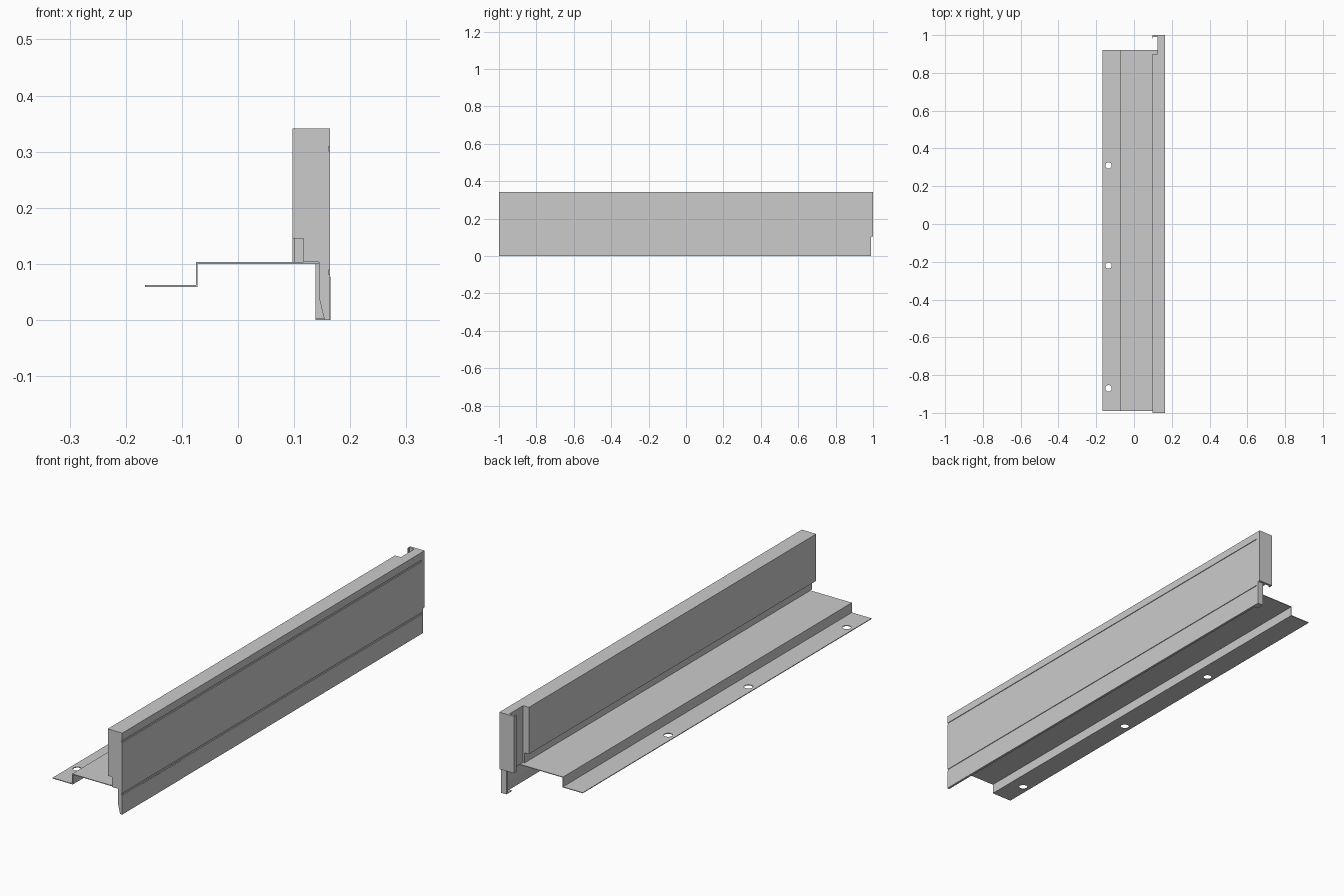
import bpy, bmesh

if "Cube" in bpy.data.objects:
    bpy.data.objects.remove(bpy.data.objects["Cube"])


def prism(name, profile, y0, y1):
    """Extrude an (x, z) profile along y."""
    bm = bmesh.new()
    a = [bm.verts.new((x, y0, z)) for x, z in profile]
    b = [bm.verts.new((x, y1, z)) for x, z in profile]
    n = len(profile)
    bm.faces.new(a)
    bm.faces.new(b[::-1])
    for i in range(n):
        j = (i + 1) % n
        bm.faces.new((a[j], a[i], b[i], b[j]))
    bmesh.ops.recalc_face_normals(bm, faces=bm.faces)
    mesh = bpy.data.meshes.new(name)
    bm.to_mesh(mesh)
    bm.free()
    ob = bpy.data.objects.new(name, mesh)
    bpy.context.collection.objects.link(ob)
    return ob


def box(name, x0, x1, y0, y1, z0, z1):
    return prism(name, [(x0, z0), (x1, z0), (x1, z1), (x0, z1)], y0, y1)


OUT, TOP, SHEET = 0.164, 0.341, 0.103

# Outer face with two shallow grooves, shared by beam and neck
outer = [(0.154, 0), (OUT, 0)]
for z in (0.085, 0.305):
    outer += [(OUT, z - 0.004), (OUT - 0.003, z - 0.004),
              (OUT - 0.003, z + 0.004), (OUT, z + 0.004)]
outer += [(OUT, TOP)]
skirt = [(0.144, SHEET), (0.144, 0.042)]

# Main beam with a step along its inner foot, and the narrower neck behind it
prism("beam", outer + [(0.097, TOP), (0.097, 0.145), (0.117, 0.145),
                       (0.117, SHEET)] + skirt, -1, 0.9)
prism("neck", outer + [(0.124, TOP), (0.124, SHEET)] + skirt, 0.9, 0.98)

# Rear end plate with a small hooked edge, and the cap under it
box("end_plate", 0.097, OUT, 0.99, 1.0, SHEET, TOP)
box("end_plate_hook", 0.097, 0.101, 0.982, 0.99, SHEET, TOP)
box("end_plate_root", 0.124, OUT, 0.98, 0.99, SHEET, TOP)
box("lower_cap", 0.138, OUT, 0.98, 0.99, 0, SHEET)
box("lower_cap_lip", 0.138, OUT - 0.001, 0.955, 0.98, 0, 0.003)

# Flush cover panel low on the outer face
box("cover_panel", OUT - 0.002, OUT + 0.0006, -0.863, -0.607, 0.0, 0.077)

# Folded mounting sheet
t = 0.003
sheet = prism("mounting_sheet", [
    (-0.166, 0.059), (-0.072, 0.059), (-0.072, SHEET - t), (0.144, SHEET - t),
    (0.144, SHEET), (-0.072 - t, SHEET), (-0.072 - t, 0.059 + t),
    (-0.166, 0.059 + t)], -0.99, 0.92)

# Screw holes in the flange
for y in (0.31, -0.22, -0.87):
    bpy.ops.mesh.primitive_cylinder_add(vertices=24, radius=0.017, depth=0.04,
                                        location=(-0.135, y, 0.06))
    cutter = bpy.context.object
    cutter.hide_render = True
    mod = sheet.modifiers.new("hole", 'BOOLEAN')
    mod.operation = 'DIFFERENCE'
    mod.solver = 'EXACT'
    mod.object = cutter
    bpy.context.view_layer.objects.active = sheet
    bpy.ops.object.modifier_apply(modifier=mod.name)
    bpy.data.objects.remove(cutter, do_unlink=True)
